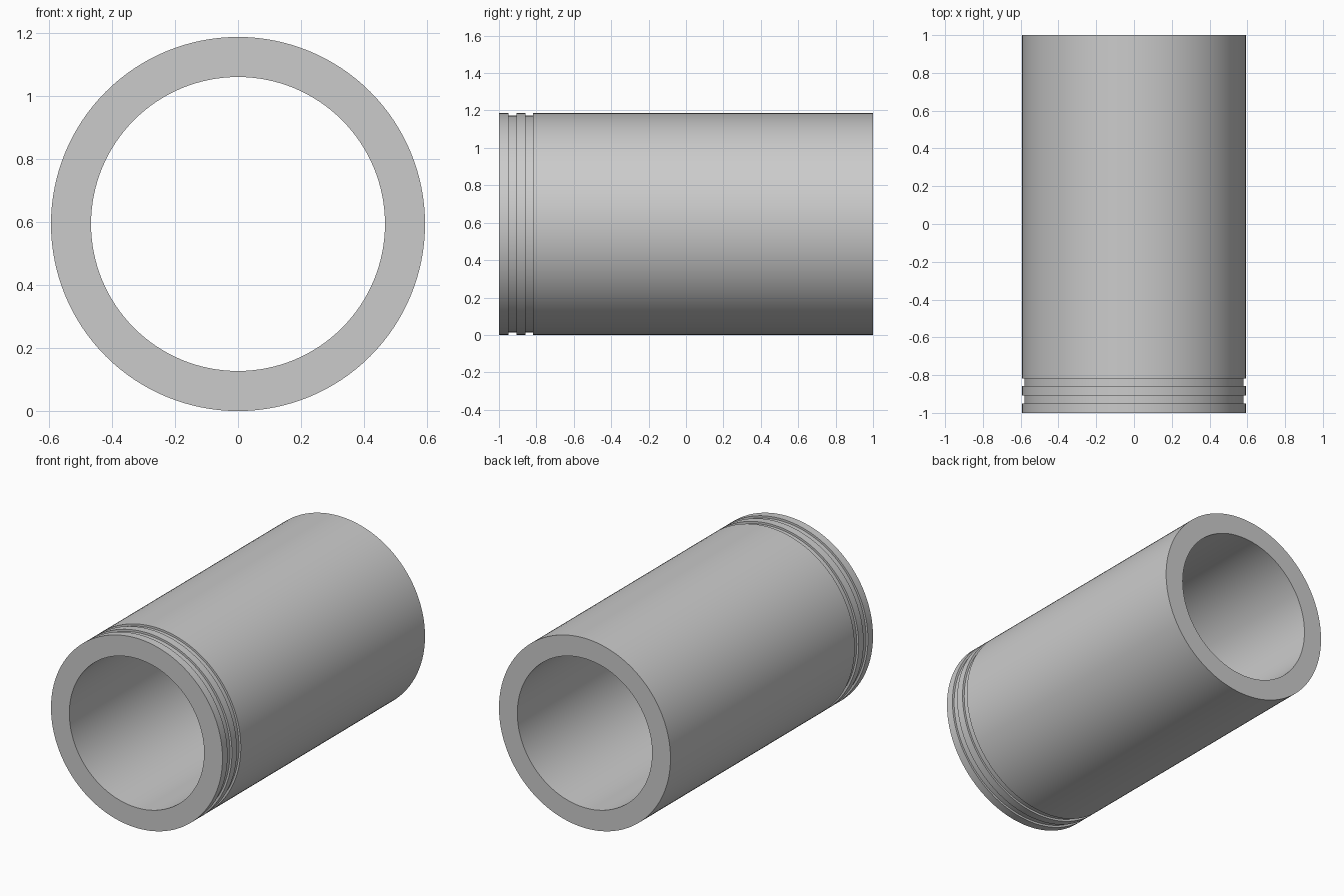
import bpy
import bmesh
import math
from mathutils import Matrix, Vector

cube = bpy.data.objects.get("Cube")
if cube:
    bpy.data.objects.remove(cube, do_unlink=True)

OUTER, INNER, GROOVE = 0.593, 0.466, 0.58
SEGMENTS = 128

# Plain grey finish
grey = bpy.data.materials.new("plain_grey")
grey.use_nodes = True
colour = (0.6, 0.6, 0.6, 1)
grey.diffuse_color = colour
grey.node_tree.nodes["Principled BSDF"].inputs["Base Color"].default_value = colour

# Wall section as (radius, y): bore, then outside with two square grooves
profile = [(INNER, 1), (INNER, -1), (OUTER, -1)]
for start, end in [(-0.95, -0.907), (-0.858, -0.819)]:
    profile += [(OUTER, start), (GROOVE, start), (GROOVE, end), (OUTER, end)]
profile.append((OUTER, 1))

# Revolve the section around the y axis
bm = bmesh.new()
verts = [bm.verts.new((r, y, 0)) for r, y in profile]
edges = [bm.edges.new((a, b)) for a, b in zip(verts, verts[1:] + verts[:1])]
bmesh.ops.spin(bm, geom=verts + edges, cent=(0, 0, 0), axis=(0, 1, 0),
               angle=math.tau, steps=SEGMENTS, use_merge=True)
bmesh.ops.remove_doubles(bm, verts=bm.verts, dist=1e-5)
bmesh.ops.recalc_face_normals(bm, faces=bm.faces)
bmesh.ops.transform(bm, matrix=Matrix.Translation(Vector((0, 0, OUTER))), verts=bm.verts)

mesh = bpy.data.meshes.new("grooved_sleeve")
bm.to_mesh(mesh)
bm.free()
mesh.materials.append(grey)
sleeve = bpy.data.objects.new("grooved_sleeve", mesh)
bpy.context.collection.objects.link(sleeve)

# Smooth round walls with crisp rims and groove edges
bpy.ops.object.select_all(action="DESELECT")
sleeve.select_set(True)
bpy.context.view_layer.objects.active = sleeve
bpy.ops.object.shade_smooth_by_angle(angle=math.radians(30))
